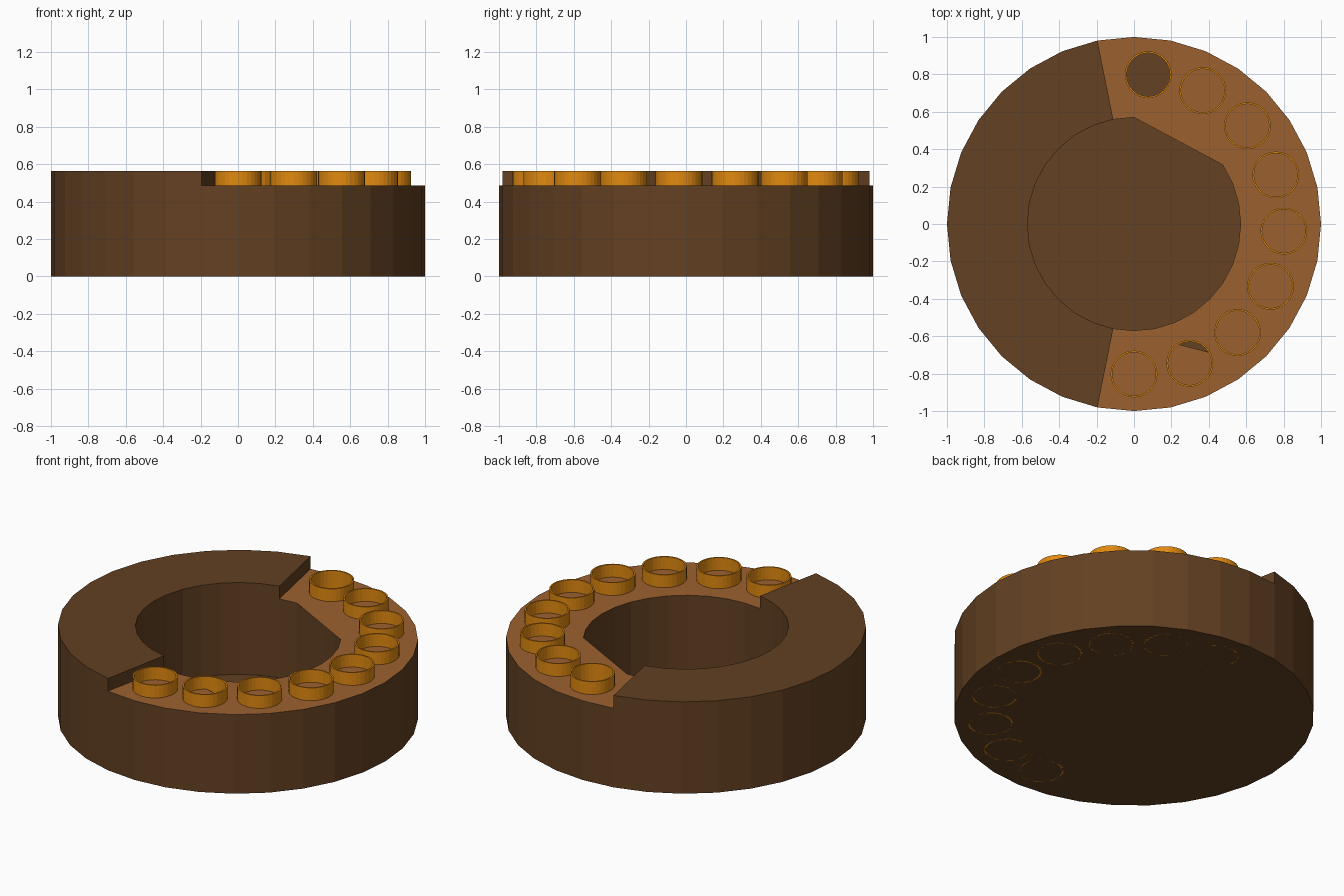
import bpy, bmesh
from math import sin, cos, pi, radians
from mathutils import Vector

if "Cube" in bpy.data.objects:
    bpy.data.objects.remove(bpy.data.objects["Cube"])

N = 32
R_OUT, R_IN = 1.0, 0.57
Z_LOW, Z_TOP = 0.485, 0.563
RAISE_A, RAISE_B = 9, 23          # raised half spans these rim steps
TUBE_ANGLES = [-90 + 21.82 * k for k in range(9)]
TUBE_RING, TUBE_OUT, TUBE_IN = 0.802, 0.125, 0.116


def material(name, rgb):
    m = bpy.data.materials.new(name)
    m.diffuse_color = (*rgb, 1)
    m.use_nodes = True
    m.node_tree.nodes["Principled BSDF"].inputs["Base Color"].default_value = m.diffuse_color
    return m


def polar(r, angle, z=0.0, centre=(0, 0)):
    return Vector((centre[0] + r * cos(angle), centre[1] + r * sin(angle), z))


def rim(r, i, z):
    return polar(r, 2 * pi * i / N, z)


def finish(name, bm, mat, fix_normals=False):
    if fix_normals:
        bmesh.ops.recalc_face_normals(bm, faces=bm.faces)
    me = bpy.data.meshes.new(name)
    bm.to_mesh(me)
    bm.free()
    me.materials.append(mat)
    ob = bpy.data.objects.new(name, me)
    bpy.context.collection.objects.link(ob)
    return ob


dark = material("dark_brown", (0.125, 0.052, 0.016))
light = material("light_brown", (0.33, 0.12, 0.03))
orange = material("orange", (0.75, 0.25, 0.005))

# Bowl: floor disc, outer and inner walls, raised half top and its two steps
bm = bmesh.new()


def face(*pts):
    bm.faces.new([bm.verts.new(p) for p in pts])


face(*[rim(R_OUT, -i, 0) for i in range(N)])
for i in range(N):
    raised = RAISE_A <= i < RAISE_B
    z = Z_TOP if raised else Z_LOW
    j = i + 1
    face(rim(R_OUT, i, 0), rim(R_OUT, j, 0), rim(R_OUT, j, z), rim(R_OUT, i, z))
    face(rim(R_IN, j, 0), rim(R_IN, i, 0), rim(R_IN, i, z), rim(R_IN, j, z))
    if raised:
        face(rim(R_IN, i, z), rim(R_OUT, i, z), rim(R_OUT, j, z), rim(R_IN, j, z))
for i, (a, b) in ((RAISE_A, (R_IN, R_OUT)), (RAISE_B, (R_OUT, R_IN))):
    face(rim(a, i, Z_LOW), rim(b, i, Z_LOW), rim(b, i, Z_TOP), rim(a, i, Z_TOP))
bmesh.ops.remove_doubles(bm, verts=bm.verts, dist=1e-5)
finish("bowl", bm, dark)

# Ledge: flat sheet with a straight inner cut and two openings inside tubes
bm = bmesh.new()


def loop(pts):
    vs = [bm.verts.new(p) for p in pts]
    return [bm.edges.new((vs[k - 1], vs[k])) for k in range(len(vs))]


def tube_centre(k):
    return polar(TUBE_RING, radians(TUBE_ANGLES[k])).xy


outer = [rim(R_OUT, i, Z_LOW) for i in range(RAISE_B - N, RAISE_A + 1)]
inner = [rim(R_IN, i, Z_LOW) for i in range(RAISE_A, RAISE_B - N - 1, -1) if i not in (4, 5, 6, 7)]
edges = loop(outer + inner)
edges += loop([polar(TUBE_IN, 2 * pi * i / N, Z_LOW, tube_centre(8)) for i in range(N)])
edges += loop([polar(TUBE_IN, radians(31 + 89 * i / 8), Z_LOW, tube_centre(1)) for i in range(9)])
bmesh.ops.triangle_fill(bm, use_beauty=True, edges=edges, normal=(0, 0, 1))
for f in bm.faces:
    if f.normal.z < 0:
        f.normal_flip()
finish("ledge", bm, light)

# Thin open tubes standing through the ledge
for k in range(len(TUBE_ANGLES)):
    bm = bmesh.new()
    c = tube_centre(k)
    profile = [(TUBE_OUT, 0), (TUBE_OUT, Z_TOP), (TUBE_IN, Z_TOP), (TUBE_IN, 0)]
    rings = [[bm.verts.new(polar(r, 2 * pi * i / N, z, c)) for i in range(N)] for r, z in profile]
    for a in range(4):
        p, q = rings[a - 1], rings[a]
        for i in range(N):
            bm.faces.new((p[i - 1], p[i], q[i], q[i - 1]))
    finish(f"tube_{k + 1}", bm, orange, True)
